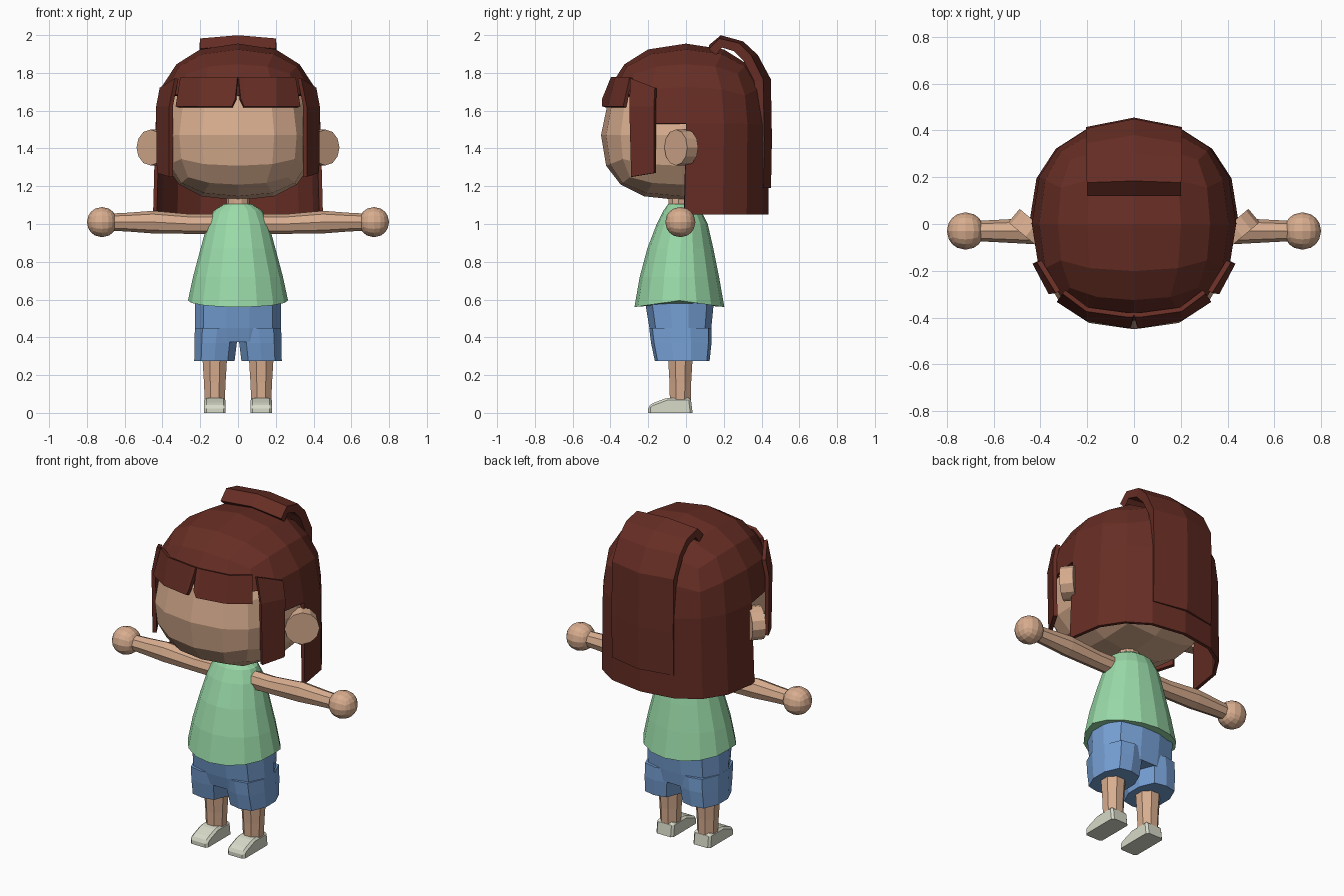
import bpy, bmesh, math
from mathutils import Vector, Matrix

if "Cube" in bpy.data.objects:
    bpy.data.objects.remove(bpy.data.objects["Cube"], do_unlink=True)


def material(name, rgb):
    m = bpy.data.materials.new(name)
    m.use_nodes = True
    m.diffuse_color = (*rgb, 1)
    m.node_tree.nodes["Principled BSDF"].inputs["Base Color"].default_value = (*rgb, 1)
    return m


SKIN = material("skin", (0.69, 0.42, 0.275))
HAIR = material("dark red hair", (0.135, 0.027, 0.018))
SHIRT = material("green shirt", (0.32, 0.70, 0.39))
SHORTS = material("blue shorts", (0.18, 0.35, 0.66))
SHOE = material("pale shoe", (0.68, 0.70, 0.58))


def finish(bm, name, mat, thick=0):
    bmesh.ops.recalc_face_normals(bm, faces=bm.faces[:])
    me = bpy.data.meshes.new(name)
    bm.to_mesh(me)
    bm.free()
    me.materials.append(mat)
    ob = bpy.data.objects.new(name, me)
    bpy.context.collection.objects.link(ob)
    if thick:
        mod = ob.modifiers.new("thickness", "SOLIDIFY")
        mod.thickness = thick
        mod.offset = 0
    return ob


def skin_rows(bm, rows, closed):
    """Bridge rows of points with quads; closed rows also get end caps."""
    vs = [[bm.verts.new(p) for p in row] for row in rows]
    n = len(vs[0])
    for a, b in zip(vs, vs[1:]):
        for i in range(n if closed else n - 1):
            j = (i + 1) % n
            bm.faces.new((a[i], a[j], b[j], b[i]))
    if closed:
        bm.faces.new(vs[0])
        bm.faces.new(vs[-1])


def sheet(name, mat, rows, thick):
    bm = bmesh.new()
    skin_rows(bm, rows, False)
    return finish(bm, name, mat, thick)


def loft(name, mat, rings, n, power=2, axis="z", dip=0):
    """Rings are (position, centre a, centre b, radius a, radius b)."""
    rows = []
    for t, ca, cb, ra, rb in rings:
        row = []
        for i in range(n):
            ang = math.tau * (i + 0.5 * (power > 2)) / n
            c, s = math.cos(ang), math.sin(ang)
            k = (abs(c) ** power + abs(s) ** power) ** (-1 / power)
            a, b = ca + ra * c * k, cb + rb * s * k
            drop = dip * abs(s) if t == rings[0][0] else 0
            row.append((a, b, t - drop) if axis == "z" else (t, a, b))
        rows.append(row)
    bm = bmesh.new()
    skin_rows(bm, rows, True)
    return finish(bm, name, mat)


def round_cube(centre, up, down, rx, ry, power):
    """Cube with four cells per side, inflated to a rounded block."""
    bm = bmesh.new()
    bmesh.ops.create_cube(bm, size=2)
    bmesh.ops.subdivide_edges(bm, edges=bm.edges[:], cuts=3, use_grid_fill=True)
    for v in bm.verts:
        p = v.co * sum(abs(c) ** power for c in v.co) ** (-1 / power)
        v.co = Vector(centre) + Vector((p.x * rx, p.y * ry, p.z * (up if p.z > 0 else down)))
    return bm


# Head: rounded block, a little narrower above the eyes
bm = round_cube((0, -0.02, 1.47), 0.40, 0.345, 0.41, 0.43, 2.5)
for v in bm.verts:
    if v.co.z > 1.48:
        shrink = 1 - 0.15 * (v.co.z - 1.47)
        v.co.x *= shrink
        v.co.y *= shrink
finish(bm, "head", SKIN)

# Hair cap: upper dome, open over the face, long at the back
MID = 1.53
bm = round_cube((0, 0, MID), 0.415, 0.4, 0.427, 0.427, 2.35)


def drop_faces(test):
    doomed = [f for f in bm.faces if test(f.calc_center_median())]
    bmesh.ops.delete(bm, geom=doomed, context="FACES")


drop_faces(lambda c: c.z < MID)
bmesh.ops.bisect_plane(bm, geom=bm.verts[:] + bm.edges[:] + bm.faces[:],
                       plane_co=(0, 0, 1.68), plane_no=(0, 0, 1))
drop_faces(lambda c: c.z < 1.68 and c.y < -0.2)
rim = [e for e in bm.edges if e.is_boundary
       and all(abs(v.co.z - MID) < 0.001 and v.co.y > -0.01 for v in e.verts)]
new = bmesh.ops.extrude_edge_only(bm, edges=rim)["geom"]
for v in [g for g in new if isinstance(g, bmesh.types.BMVert)]:
    v.co = (v.co.x * 1.03, v.co.y * 1.02 - 0.01, 1.05)
finish(bm, "hair_cap", HAIR, 0.02)

# Raised strip running from the crown down the back
path = [(0.14, 1.93), (0.19, 1.975), (0.29, 1.945), (0.36, 1.88), (0.425, 1.76),
        (0.43, 1.45), (0.425, 1.19)]
rows = []
for y, z in path:
    back = min(1, max(0, (y - 0.15) / 0.25))
    rows.append([(x, y - 0.04 * back * (x != 0), z - 0.02 * (1 - back) * (x != 0))
                 for x in (-0.2, 0, 0.2)])
sheet("back_hair_strip", HAIR, rows, 0.05)

for s, side in ((1, "left"), (-1, "right")):
    # Fringe half and side lock
    sheet(side + "_fringe", HAIR, [
        [(0.012 * s, -0.435, 1.66), (0.03 * s, -0.435, 1.62), (0.2 * s, -0.405, 1.62), (0.325 * s, -0.325, 1.62)],
        [(0.0, -0.388, 1.775), (0.03 * s, -0.388, 1.775), (0.2 * s, -0.365, 1.775), (0.3 * s, -0.29, 1.775)],
    ], 0.02)
    sheet(side + "_side_lock", HAIR, [
        [(0.355 * s, -0.285, 1.25), (0.42 * s, -0.165, 1.27)],
        [(0.355 * s, -0.295, 1.62), (0.424 * s, -0.165, 1.62)],
        [(0.325 * s, -0.29, 1.77), (0.405 * s, -0.16, 1.72)],
    ], 0.022)

    # Ear: thick disc turned forwards
    bm = bmesh.new()
    aim = Vector((0.64 * s, -0.77, 0)).to_track_quat("Z", "Y").to_matrix().to_4x4()
    bmesh.ops.create_cone(bm, cap_ends=True, segments=12, radius1=0.095, radius2=0.095, depth=0.075,
                          matrix=Matrix.Translation((0.44 * s, -0.025, 1.405)) @ aim)
    finish(bm, side + "_ear", SKIN)

    # Arm and hand
    loft(side + "_arm", SKIN, [(0.08 * s, -0.03, 1.0, 0.05, 0.055), (0.25 * s, -0.03, 1.0, 0.05, 0.052),
                               (0.45 * s, -0.03, 1.01, 0.055, 0.06), (0.58 * s, -0.03, 1.01, 0.048, 0.05),
                               (0.68 * s, -0.03, 1.01, 0.043, 0.045)], 8, axis="x")
    finish(round_cube((0.72 * s, -0.03, 1.01), 0.08, 0.08, 0.08, 0.08, 2), side + "_hand", SKIN)

    # Leg, trouser leg and shoe
    x = 0.123 * s
    loft(side + "_leg", SKIN, [(0.05, x, -0.03, 0.055, 0.058), (0.16, x, -0.03, 0.06, 0.06),
                               (0.32, x, -0.03, 0.07, 0.07)], 8, 2.4)
    loft(side + "_shorts_leg", SHORTS, [(0.275, 0.125 * s, -0.02, 0.108, 0.145),
                                        (0.37, 0.118 * s, -0.025, 0.113, 0.16),
                                        (0.45, 0.11 * s, -0.03, 0.12, 0.165)], 10, 3)
    outline = [(-0.2, 0), (-0.2, 0.035), (-0.18, 0.05), (-0.1, 0.08), (0.025, 0.08), (0.035, 0)]
    bm = bmesh.new()
    skin_rows(bm, [[(x + dx, y, z) for y, z in outline] for dx in (-0.057, 0.057)], True)
    bmesh.ops.bevel(bm, geom=[e for e in bm.edges if max(v.co.z for v in e.verts) > 0.01],
                    offset=0.012, segments=1, affect="EDGES")
    finish(bm, side + "_shoe", SHOE)

# Hips, shirt and neck
loft("shorts_hips", SHORTS, [(0.375, 0, -0.025, 0.215, 0.15), (0.45, 0, -0.03, 0.23, 0.165),
                             (0.6, 0, -0.035, 0.228, 0.185)], 12, 3)
loft("shirt", SHIRT, [(0.595, 0, -0.035, 0.265, 0.238), (0.72, 0, -0.035, 0.238, 0.21),
                      (0.87, 0, -0.03, 0.198, 0.175), (1.0, 0, -0.02, 0.163, 0.135),
                      (1.07, 0, -0.02, 0.13, 0.1), (1.105, 0, -0.03, 0.075, 0.065)], 16, dip=0.035)
loft("neck", SKIN, [(1.07, 0, -0.04, 0.062, 0.055), (1.16, 0, -0.04, 0.062, 0.055)], 10)
